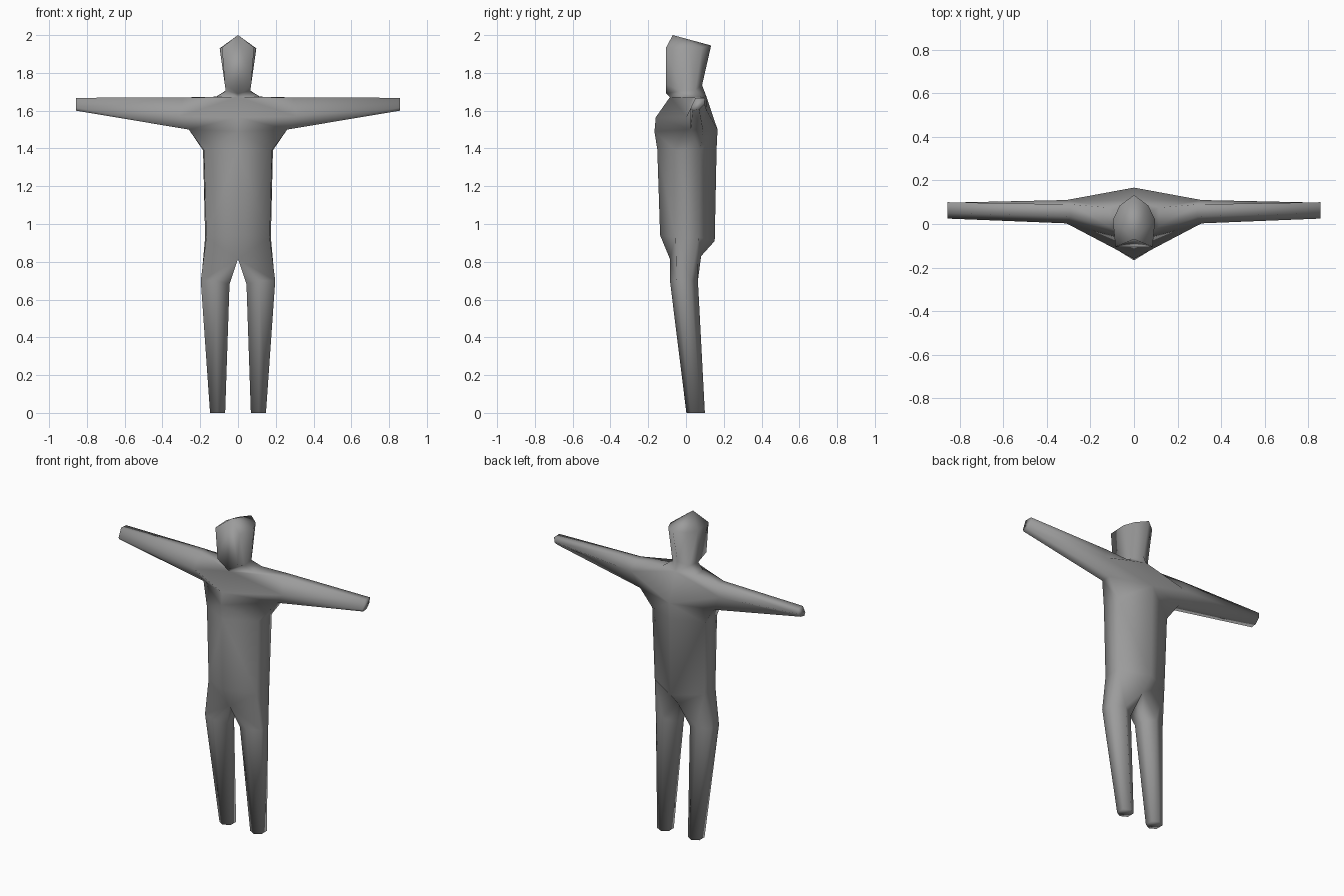
import bpy, bmesh

if "Cube" in bpy.data.objects:
    bpy.data.objects.remove(bpy.data.objects["Cube"])

bm = bmesh.new()


def verts(*points):
    return [bm.verts.new(p) for p in points]


def face(*vs):
    bm.faces.new(vs)


def bridge(a, b):
    # tube of quads between two closed rings
    for i in range(len(a)):
        j = (i + 1) % len(a)
        face(a[i], a[j], b[j], b[i])


# Half body on the +x side; rings run front centre, front side, back side, back centre
nf, ns, nb, nc = verts((0, -.085, 1.672), (.065, -.03, 1.705), (.06, .05, 1.71), (0, .085, 1.735))
cs, cb, cc = verts((.115, -.01, 1.672), (.115, .075, 1.674), (0, .106, 1.68))
waist = wf, ws, wb, wc = verts((0, -.152, 1.395), (.18, -.055, 1.39), (.185, .075, 1.39), (0, .162, 1.40))
hip = hf, hs, hb, hc = verts((0, -.137, .94), (.168, -.055, .93), (.174, .065, .93), (0, .152, .91))
chest_f, rib_f, rib_b = verts((0, -.16, 1.565), (0, -.167, 1.49), (0, .167, 1.50))
crotch_f, crotch_b = verts((0, -.085, .815), (0, .08, .83))

# Head
apex, brow, side, rear, back, jaw, chin = verts(
    (0, -.07, 2.0), (.085, -.105, 1.935), (.097, .02, 1.93), (.065, .085, 1.935),
    (0, .133, 1.945), (.07, -.105, 1.74), (0, -.105, 1.69))
face(apex, brow, jaw, chin)
face(apex, side, brow)
face(apex, back, rear, side)
face(brow, side, ns, jaw)
face(side, rear, nb, ns)
face(rear, back, nc, nb)
face(chin, jaw, ns, nf)

# Neck to collar
face(nf, ns, cs)
face(ns, nb, cb, cs)
face(nb, nc, cc, cb)

# Arm: top front, top back, mid back, low back, low front, mid front
shoulder = tf, tb, mb, lb, lf, mf = verts(
    (.29, .035, 1.670), (.29, .09, 1.670), (.31, .11, 1.60),
    (.26, .09, 1.50), (.26, .025, 1.50), (.31, .003, 1.57))
hand = verts((.857, .05, 1.668), (.857, .10, 1.666), (.857, .098, 1.635),
             (.857, .07, 1.607), (.857, .035, 1.60), (.857, .025, 1.615))
bridge(shoulder, hand)
face(*hand)

# Shoulders and chest
face(cs, cb, tb, tf)
face(nf, cs, tf, mf)
face(nf, mf, chest_f)
face(chest_f, mf, lf, rib_f)
face(rib_f, lf, ws, wf)
face(cb, cc, mb, tb)
face(cc, rib_b, mb)
face(rib_b, lb, mb)
face(rib_b, wc, wb, lb)
face(lf, lb, wb, ws)

# Trunk
for i in range(3):
    face(waist[i], waist[i + 1], hip[i + 1], hip[i])

# Leg: front, outer front, outer back, back, inner back, inner front
thigh = f, of, ob, b, ib, inf = verts(
    (.115, -.085, .70), (.197, -.05, .70), (.195, .025, .70),
    (.115, .063, .70), (.045, .025, .68), (.045, -.045, .68))
foot = verts((.11, .002, 0), (.148, .025, 0), (.148, .078, 0),
             (.105, .1, 0), (.068, .078, 0), (.068, .025, 0))
bridge(thigh, foot)
face(*foot)

# Hips
face(hf, hs, crotch_f)
face(crotch_f, hs, of, f)
face(hs, hb, ob, of)
face(hb, crotch_b, b, ob)
face(hb, hc, crotch_b)
face(crotch_f, f, inf)
face(crotch_f, inf, ib, crotch_b)
face(crotch_b, ib, b)

# Mirror to the other side, weld the middle and smooth
half = bm.verts[:] + bm.edges[:] + bm.faces[:]
copy = bmesh.ops.duplicate(bm, geom=half)["geom"]
bmesh.ops.scale(bm, vec=(-1, 1, 1), verts=[g for g in copy if isinstance(g, bmesh.types.BMVert)])
bmesh.ops.remove_doubles(bm, verts=bm.verts[:], dist=.001)
bmesh.ops.recalc_face_normals(bm, faces=bm.faces[:])
for fc in bm.faces:
    fc.smooth = True

# Dark grey body
mesh = bpy.data.meshes.new("human_body")
bm.to_mesh(mesh)
bm.free()
grey = bpy.data.materials.new("dark_grey")
grey.diffuse_color = (.33, .33, .33, 1)
grey.use_nodes = True
grey.node_tree.nodes["Principled BSDF"].inputs["Base Color"].default_value = grey.diffuse_color
mesh.materials.append(grey)
bpy.context.collection.objects.link(bpy.data.objects.new("human_body", mesh))
